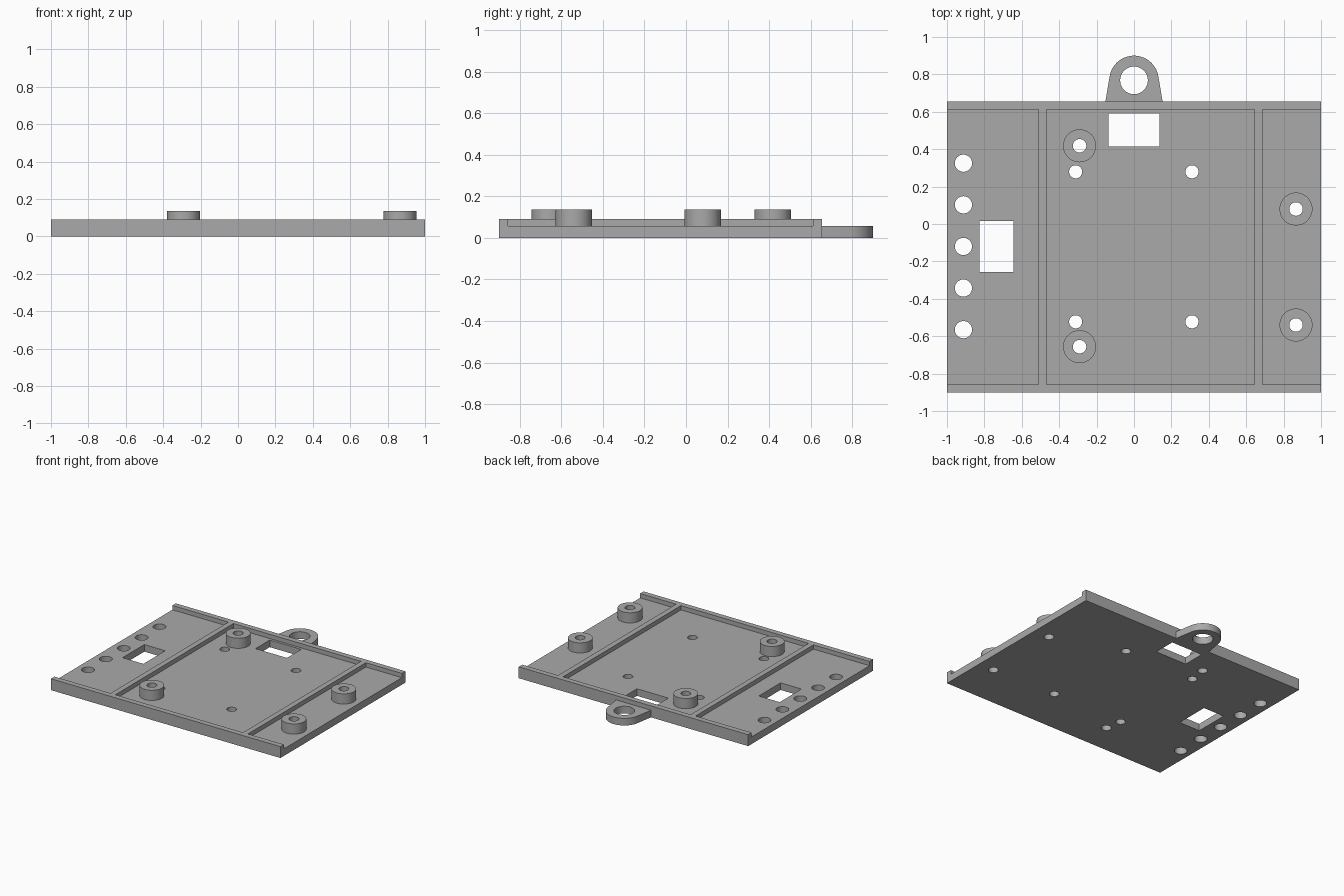
import bpy, bmesh
from math import sin, cos, pi, radians

cube = bpy.data.objects.get("Cube")
if cube:
    bpy.data.objects.remove(cube)

FLOOR, RIM, BOSS_TOP = 0.056, 0.09, 0.136
FRONT, BACK, WALL = -0.9, 0.654, 0.043

grey = bpy.data.materials.new("plain grey")
grey.use_nodes = True
colour = (0.4, 0.4, 0.4, 1)
grey.diffuse_color = colour
grey.node_tree.nodes["Principled BSDF"].inputs["Base Color"].default_value = colour


def prism(name, points, offset):
    """Extrude a closed 3D outline by an offset vector."""
    bm = bmesh.new()
    face = bm.faces.new([bm.verts.new(p) for p in points])
    moved = bmesh.ops.extrude_face_region(bm, geom=[face])["geom"]
    verts = [g for g in moved if isinstance(g, bmesh.types.BMVert)]
    bmesh.ops.translate(bm, vec=offset, verts=verts)
    bmesh.ops.recalc_face_normals(bm, faces=bm.faces)
    mesh = bpy.data.meshes.new(name)
    bm.to_mesh(mesh)
    bm.free()
    mesh.materials.append(grey)
    obj = bpy.data.objects.new(name, mesh)
    bpy.context.collection.objects.link(obj)
    return obj


def box(name, x0, x1, y0, y1, z0, z1):
    outline = [(x0, y0, z0), (x1, y0, z0), (x1, y1, z0), (x0, y1, z0)]
    return prism(name, outline, (0, 0, z1 - z0))


def cylinder(name, x, y, r, z0, z1, n=48):
    ring = [(x + r * cos(2 * pi * i / n), y + r * sin(2 * pi * i / n), z0)
            for i in range(n)]
    return prism(name, ring, (0, 0, z1 - z0))


def cut(obj, cutters):
    for c in cutters:
        mod = obj.modifiers.new("cut", "BOOLEAN")
        mod.operation, mod.solver, mod.object = "DIFFERENCE", "EXACT", c
    bpy.context.view_layer.objects.active = obj
    for mod in list(obj.modifiers):
        bpy.ops.object.modifier_apply(modifier=mod.name)


def drill(x, y, r):
    return cylinder("hole_cutter", x, y, r, -0.1, 0.3)


# Base plate with front and back rims, as one U profile
profile = [(FRONT, 0), (BACK, 0), (BACK, RIM), (BACK - WALL, RIM),
           (BACK - WALL, FLOOR), (FRONT + WALL, FLOOR),
           (FRONT + WALL, RIM), (FRONT, RIM)]
plate = prism("base_plate", [(-1, y, z) for y, z in profile], (2, 0, 0))

# Dividing ribs
for name, x in (("right_rib", -0.511), ("left_rib", 0.644)):
    box(name, x, x + WALL, FRONT + WALL, BACK - WALL, FLOOR, RIM)

# Standoffs, bored through
cutters = []
bosses = []
for i, (x, y) in enumerate([(-0.291, 0.418), (-0.291, -0.656),
                            (0.866, 0.08), (0.866, -0.54)]):
    bosses.append(cylinder(f"standoff_{i + 1}", x, y, 0.088, FLOOR, BOSS_TOP))
    bore = drill(x, y, 0.036)
    cut(bosses[-1], [bore])
    cutters.append(bore)

# Small mounting holes
cutters += [drill(x, y, 0.035) for x in (-0.312, 0.31) for y in (0.279, -0.523)]
# Row of larger holes along the right edge
cutters += [drill(-0.912, 0.325 - 0.2225 * i, 0.046) for i in range(5)]
# Rectangular openings
cutters.append(box("opening_cutter", -0.137, 0.137, 0.414, 0.591, -0.1, 0.3))
cutters.append(box("opening_cutter", -0.827, -0.645, -0.256, 0.015, -0.1, 0.3))
cut(plate, cutters)

# Hanging tab: tapered sides running into a round end
cy, r = 0.768, 0.132
arc = [radians(12 + 156 * i / 32) for i in range(33)]
outline = [(0.153, BACK, 0)] + [(r * cos(a), cy + r * sin(a), 0) for a in arc]
outline.append((-0.153, BACK, 0))
tab = prism("hanging_tab", outline, (0, 0, FLOOR))
ring = drill(0, cy, 0.074)
cut(tab, [ring])
cutters.append(ring)

for c in cutters:
    bpy.data.objects.remove(c)

# Smooth the round walls, keeping edges sharp
bpy.ops.object.select_all(action="DESELECT")
for obj in [plate, tab] + bosses:
    obj.select_set(True)
bpy.context.view_layer.objects.active = plate
bpy.ops.object.shade_smooth_by_angle(angle=radians(30))
